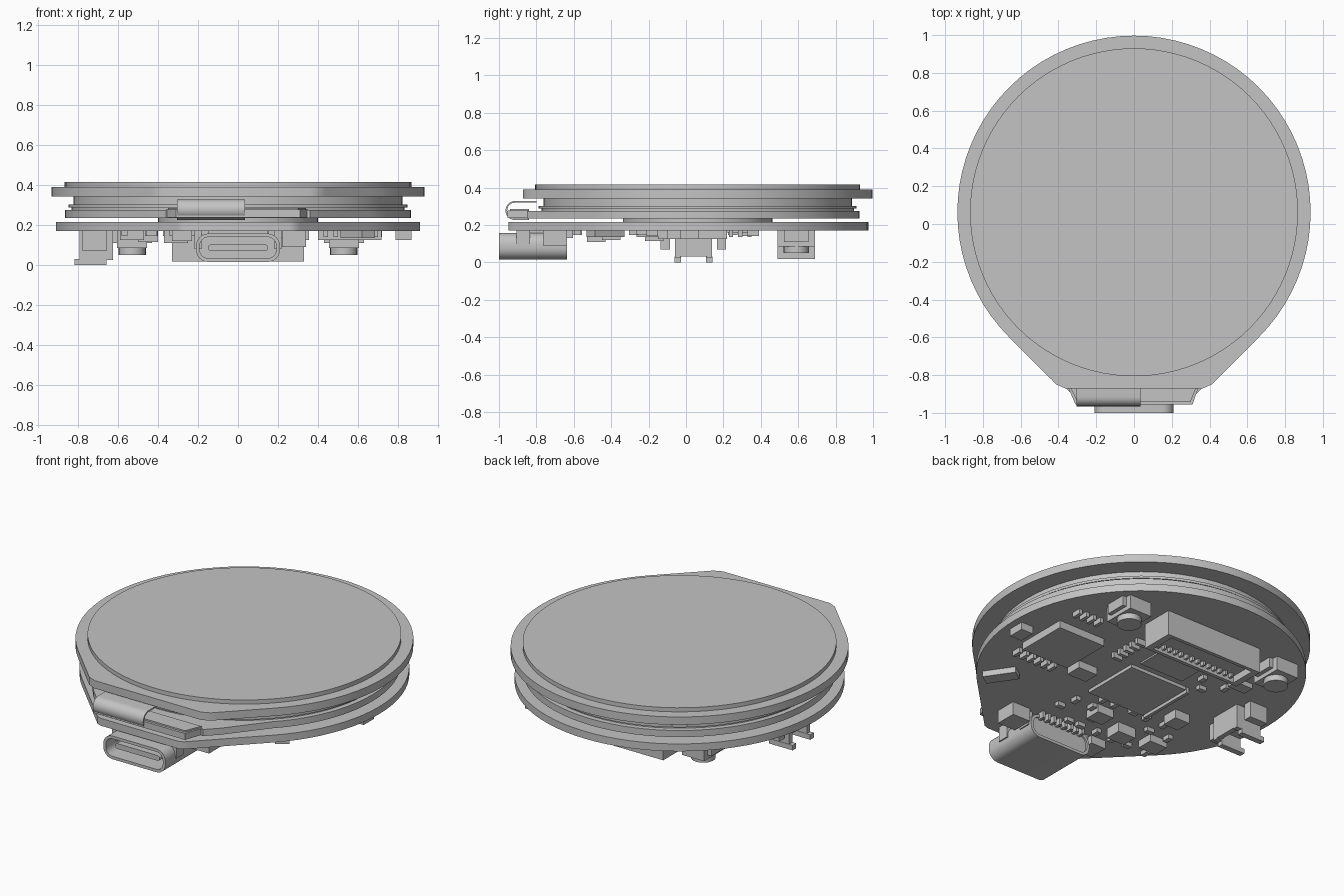
import bpy, bmesh, math, random
from mathutils import Matrix

if "Cube" in bpy.data.objects:
    bpy.data.objects.remove(bpy.data.objects["Cube"])

grey = bpy.data.materials.new("neutral_grey")
grey.use_nodes = True
colour = (0.55, 0.55, 0.55, 1)
grey.diffuse_color = colour
grey.node_tree.nodes["Principled BSDF"].inputs["Base Color"].default_value = colour

MAPS = {"z": lambda a, b, h: (a, b, h),
        "y": lambda a, b, h: (a, h, b),
        "x": lambda a, b, h: (h, a, b)}
CY = 0.062      # centre of all the round layers
UNDER = 0.172   # underside of the circuit board


def finish(name, bm, smooth=True):
    bmesh.ops.recalc_face_normals(bm, faces=bm.faces)
    mesh = bpy.data.meshes.new(name)
    bm.to_mesh(mesh)
    bm.free()
    mesh.materials.append(grey)
    obj = bpy.data.objects.new(name, mesh)
    bpy.context.collection.objects.link(obj)
    if smooth:
        bpy.ops.object.select_all(action="DESELECT")
        obj.select_set(True)
        bpy.context.view_layer.objects.active = obj
        bpy.ops.object.shade_smooth_by_angle(angle=math.radians(30))
    return obj


def prism(name, pts, h0, h1, axis="z", hole=None):
    """Extrude an outline along an axis, with an optional matching hole."""
    bm = bmesh.new()
    loops = [[bm.verts.new(MAPS[axis](a, b, h)) for a, b in p]
             for p in ([pts, hole] if hole else [pts]) for h in (h0, h1)]

    def bridge(p, q):
        for i in range(len(p)):
            j = (i + 1) % len(p)
            bm.faces.new((p[i], p[j], q[j], q[i]))
    bridge(loops[0], loops[1])
    if hole:
        bridge(loops[2], loops[3])
        bridge(loops[0], loops[2])
        bridge(loops[1], loops[3])
    else:
        bm.faces.new(loops[0])
        bm.faces.new(loops[1])
    return finish(name, bm)


def boxes(name, specs, turn=0):
    """One object from boxes given as centre x, y, size x, y, bottom, top."""
    bm = bmesh.new()
    for x, y, sx, sy, z0, z1 in specs:
        m = (Matrix.Translation((x, y, (z0 + z1) / 2)) @ Matrix.Rotation(turn, 4, "Z")
             @ Matrix.Diagonal((sx, sy, z1 - z0, 1)))
        bmesh.ops.create_cube(bm, size=1, matrix=m)
    return finish(name, bm, False)


def circle(r, cx=0, cy=CY, n=72):
    return [(cx + r * math.cos(math.tau * i / n), cy + r * math.sin(math.tau * i / n))
            for i in range(n)]


def teardrop(r, tab):
    """Round outline with tangents running to a tab at the front."""
    arc = [math.radians(-45 + 270 * i / 60) for i in range(61)]
    pts = [(r * math.cos(t), CY + r * math.sin(t)) for t in arc]
    return pts + [(-x, y) for x, y in tab] + [(x, y) for x, y in reversed(tab)]


def rounded(w, h, r, cz, n=6):
    pts = []
    for k, (sx, sz) in enumerate(((1, 1), (-1, 1), (-1, -1), (1, -1))):
        for i in range(n + 1):
            t = math.pi / 2 * (k + i / n)
            pts.append((sx * (w / 2 - r) + r * math.cos(t),
                        cz + sz * (h / 2 - r) + r * math.sin(t)))
    return pts


# Display stack
prism("display_glass", circle(0.868, n=96), 0.39, 0.415)
prism("cover_plate", teardrop(0.935, [(0.44, -0.82), (0.41, -0.85), (0.36, -0.872)]), 0.342, 0.39)
prism("panel_upper", circle(0.825), 0.3, 0.342)
prism("panel_flange", circle(0.85), 0.287, 0.302)
prism("panel_spacer", circle(0.835), 0.272, 0.289)
prism("panel_lower", teardrop(0.866, [(0.43, -0.78), (0.38, -0.83), (0.36, -0.85)]), 0.235, 0.275)
prism("adhesive_pad", circle(0.4), 0.21, 0.237)

# Folded flex tail at the front
prism("tail_step", [(-0.36, -0.84), (-0.31, -0.955), (0.31, -0.955), (0.35, -0.84)], 0.238, 0.277)
prism("tail_lip", [(-0.35, -0.84), (-0.3, -0.94), (0.3, -0.94), (0.34, -0.84)], 0.277, 0.286)


def fold(inset):
    arc = [math.radians(90 + 180 * i / 12) for i in range(13)]
    mid = [(-0.915 + (0.05 - inset) * math.cos(t), 0.277 + (0.051 - inset) * math.sin(t)) for t in arc]
    return [(-0.8, mid[0][1])] + mid + [(-0.84, mid[-1][1])]


prism("flex_fold", fold(0) + fold(0.009)[::-1], -0.305, 0.035, "x")

# Circuit board
prism("circuit_board", teardrop(0.913, [(0.31, -0.92), (0.29, -0.94), (0.26, -0.95)]), 0.17, 0.215)

# Charging socket: shell, closed back, tongue and feet
prism("socket_shell", rounded(0.42, 0.142, 0.062, 0.086), -1.0, -0.635, "y",
      rounded(0.385, 0.107, 0.045, 0.086))
prism("socket_back", rounded(0.4, 0.12, 0.05, 0.086), -0.72, -0.645, "y")
prism("socket_tongue", rounded(0.3, 0.032, 0.014, 0.086), -0.97, -0.7, "y")
boxes("socket_feet", [(s * 0.2, y, 0.035, 0.07, 0.08, UNDER) for s in (-1, 1) for y in (-0.87, -0.69)])
boxes("socket_spine", [(0, -0.75, 0.3, 0.2, 0.15, UNDER)])
boxes("socket_pins", [(-0.14 + 0.04 * i, -0.63, 0.018, 0.05, 0.13, UNDER) for i in range(8)])

# Long open connector at the back: four walls, floor and contacts
boxes("long_connector", [(0, 0.68, 0.66, 0.022, 0.018, UNDER), (0, 0.5, 0.66, 0.022, 0.018, UNDER),
                         (0.31, 0.59, 0.04, 0.2, 0.018, UNDER), (-0.31, 0.59, 0.04, 0.2, 0.018, UNDER),
                         (0, 0.59, 0.62, 0.17, 0.06, UNDER)])
boxes("long_connector_contacts", [(-0.26 + 0.04 * i, 0.52, 0.015, 0.03, 0.035, 0.07) for i in range(14)])

# Push buttons, mirrored
for s, side in ((1, "left"), (-1, "right")):
    boxes(side + "_button_body", [(s * 0.53, 0.59, 0.15, 0.2, 0.085, UNDER),
                                  (s * 0.53, 0.59, 0.2, 0.13, 0.11, UNDER)])
    prism(side + "_button_cap", circle(0.068, s * 0.53, 0.59, 24), 0.05, 0.087)

# Side connector with two towers
boxes("side_connector", [(-0.71, 0.04, 0.17, 0.2, 0.085, UNDER),
                         (-0.71, 0.125, 0.17, 0.03, 0.025, UNDER), (-0.71, -0.045, 0.17, 0.03, 0.025, UNDER),
                         (-0.64, 0.04, 0.03, 0.2, 0.03, UNDER),
                         (-0.74, 0.125, 0.16, 0.035, 0.0, 0.03), (-0.74, -0.045, 0.16, 0.035, 0.0, 0.03),
                         (-0.72, 0.19, 0.12, 0.05, 0.07, UNDER), (-0.72, -0.11, 0.12, 0.05, 0.07, UNDER)])

# Chips and mid-sized parts
boxes("main_chip", [(-0.09, -0.08, 0.39, 0.37, 0.15, UNDER)])
boxes("main_chip_edge", [(-0.3, -0.08, 0.02, 0.37, 0.135, UNDER)])
boxes("thin_chip", [(-0.07, 0.25, 0.3, 0.2, 0.16, UNDER)])
boxes("side_chip", [(0.56, 0.06, 0.32, 0.32, 0.125, UNDER)])
boxes("angled_crystal", [(0.6, -0.43, 0.08, 0.19, 0.135, UNDER)], 0.6)
boxes("inductors", [(0.29, -0.1, 0.13, 0.1, 0.125, UNDER), (0.28, -0.7, 0.12, 0.13, 0.09, UNDER),
                    (-0.28, -0.7, 0.1, 0.12, 0.12, UNDER), (-0.09, -0.4, 0.11, 0.1, 0.12, UNDER),
                    (-0.31, -0.48, 0.12, 0.1, 0.11, UNDER), (-0.53, -0.47, 0.12, 0.1, 0.125, UNDER),
                    (-0.45, -0.17, 0.1, 0.1, 0.115, UNDER), (-0.49, 0.33, 0.12, 0.07, 0.14, UNDER),
                    (0.83, 0.02, 0.08, 0.1, 0.125, UNDER)])

# Rows of pins and small passives
boxes("pin_rows", [(0.24, 0.14 + 0.05 * i, 0.06, 0.022, 0.135, UNDER) for i in range(5)]
      + [(0.44 + 0.05 * i, -0.18, 0.022, 0.06, 0.14, UNDER) for i in range(6)]
      + [(0.56 + 0.05 * i, 0.36, 0.022, 0.06, 0.14, UNDER) for i in range(4)])
random.seed(4)
spots = [(-0.55 + 0.11 * i, -0.58 + 0.1 * j) for i in range(7) for j in range(4)]
spots += [(-0.45 + 0.09 * i, 0.16 + 0.09 * j) for i in range(3) for j in range(2)]
boxes("small_passives", [(x + random.uniform(-0.02, 0.02), y, *random.choice([(0.05, 0.03), (0.03, 0.05)]),
                          0.145, UNDER) for x, y in random.sample(spots, 22)])
